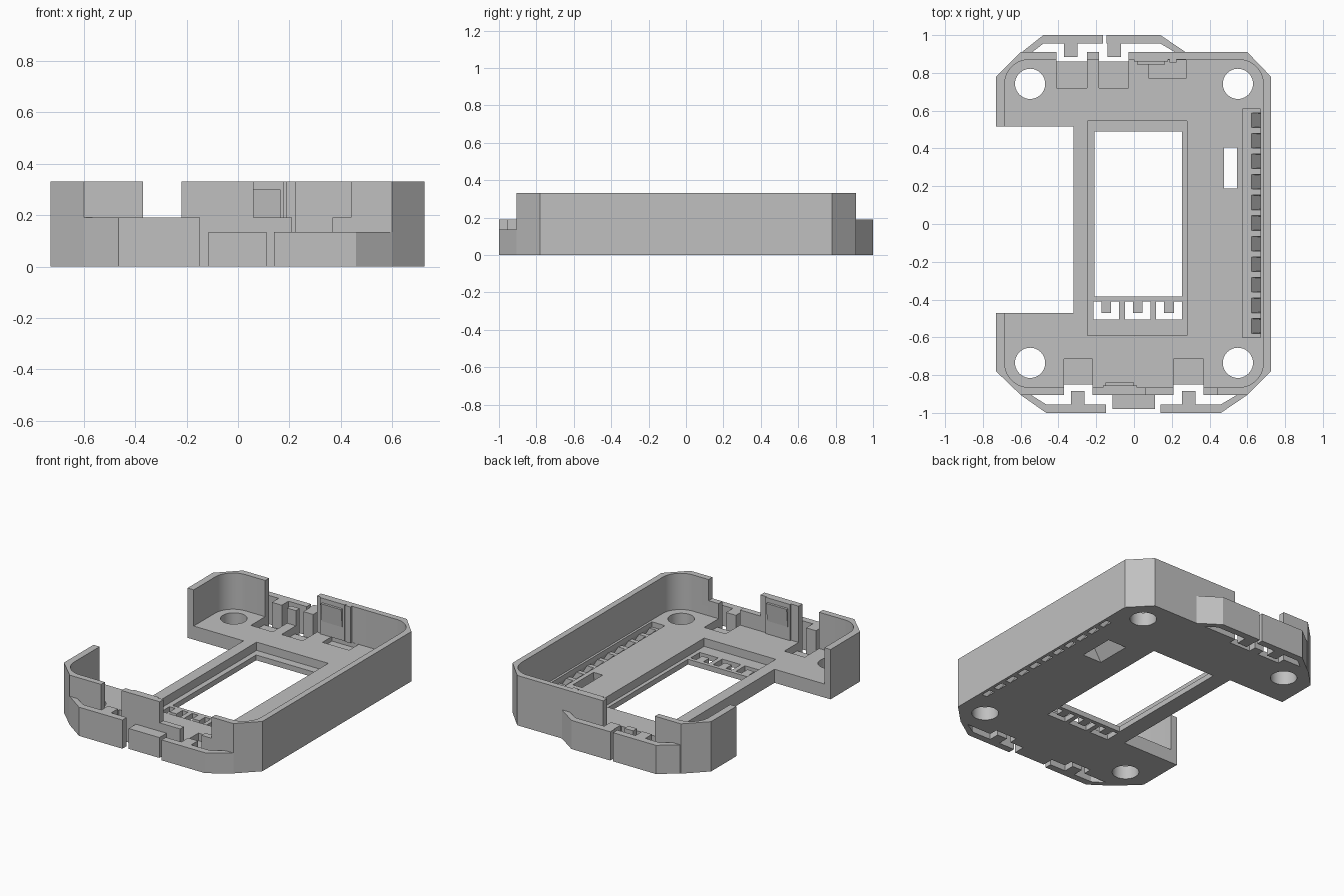
import bpy, bmesh, math

if "Cube" in bpy.data.objects:
    bpy.data.objects.remove(bpy.data.objects["Cube"])

grey = bpy.data.materials.new("plain grey plastic")
grey.use_nodes = True
COLOUR = (0.53, 0.53, 0.53, 1)
grey.diffuse_color = COLOUR
grey.node_tree.nodes["Principled BSDF"].inputs["Base Color"].default_value = COLOUR

H, FLOOR, LOW, SHORT = 0.33, 0.09, 0.19, 0.135


def loft(name, bottom, top, z0, z1):
    """Closed solid between two outlines with equal point counts."""
    bm = bmesh.new()
    lo = [bm.verts.new((x, y, z0)) for x, y in bottom]
    hi = [bm.verts.new((x, y, z1)) for x, y in top]
    bm.faces.new(lo)
    bm.faces.new(hi)
    n = len(lo)
    for i in range(n):
        j = (i + 1) % n
        bm.faces.new((lo[i], lo[j], hi[j], hi[i]))
    bmesh.ops.recalc_face_normals(bm, faces=bm.faces)
    mesh = bpy.data.meshes.new(name)
    bm.to_mesh(mesh)
    bm.free()
    mesh.materials.append(grey)
    obj = bpy.data.objects.new(name, mesh)
    bpy.context.collection.objects.link(obj)
    return obj


def prism(name, points, z0, z1):
    return loft(name, points, points, z0, z1)


def rect(x0, x1, y0, y1):
    return [(x0, y0), (x1, y0), (x1, y1), (x0, y1)]


def box(name, x0, x1, y0, y1, z0, z1):
    return prism(name, rect(x0, x1, y0, y1), z0, z1)


def circle(cx, cy, r, n=40):
    return [(cx + r * math.cos(math.tau * i / n), cy + r * math.sin(math.tau * i / n))
            for i in range(n)]


def rounded(x0, x1, y0, y1, r, n=10):
    pts = []
    corners = [(x1 - r, y1 - r), (x0 + r, y1 - r), (x0 + r, y0 + r), (x1 - r, y0 + r)]
    for q, (cx, cy) in enumerate(corners):
        for i in range(n + 1):
            a = math.pi / 2 * (q + i / n)
            pts.append((cx + r * math.cos(a), cy + r * math.sin(a)))
    return pts


def cut(target, cutter):
    mod = target.modifiers.new("cut", 'BOOLEAN')
    mod.operation, mod.solver, mod.object = 'DIFFERENCE', 'EXACT', cutter
    bpy.context.view_layer.objects.active = target
    bpy.ops.object.modifier_apply(modifier=mod.name)
    bpy.data.objects.remove(cutter)


def cut_box(*dims):
    cut(case, box("cutter", *dims))


# Case: chamfered outline with an open bay on the right side
case = prism("case", [
    (0.6, -0.905), (0.725, -0.78), (0.725, 0.78), (0.6, 0.91), (-0.6, 0.91),
    (-0.73, 0.78), (-0.73, 0.515), (-0.32, 0.515), (-0.32, -0.47),
    (-0.73, -0.47), (-0.73, -0.78), (-0.6, -0.905)], 0, H)
cut(case, prism("cutter", rounded(-0.685, 0.685, -0.865, 0.87, 0.13), FLOOR, 1))

# Lowered stretches of the front and back walls
cut_box(-0.41, -0.03, 0.84, 1, LOW, 1)
cut_box(0.06, 0.44, -1, -0.84, LOW, 1)
cut_box(-0.37, -0.22, -1, -0.84, LOW, 1)

# Screw holes
for x in (-0.55, 0.55):
    for y in (-0.735, 0.742):
        cut(case, prism("cutter", circle(x, y, 0.08), -1, 1))

# Window with a sunken rim
cut_box(-0.245, 0.28, -0.59, 0.545, 0.035, 0.2)
cut_box(-0.21, 0.255, -0.385, 0.49, -1, 1)

# Three U-shaped contact slots below the window
for x in (-0.147, 0.02, 0.185):
    cut(case, prism("cutter", [
        (x - 0.068, -0.505), (x + 0.068, -0.505), (x + 0.068, -0.41), (x + 0.026, -0.41),
        (x + 0.026, -0.47), (x - 0.026, -0.47), (x - 0.026, -0.41), (x - 0.068, -0.41)], -1, 1))

# Vent channel with eleven slanted slots
cut_box(0.575, 0.67, -0.6, 0.61, 0.055, 0.2)
for i in range(11):
    y = -0.54 + i * 0.109
    cut(case, loft("cutter", rect(0.672, 0.708, y - 0.035, y + 0.035),
                   rect(0.61, 0.664, y - 0.04, y + 0.04), -0.002, 0.07))

# Flared side slot
cut(case, loft("cutter", rect(0.41, 0.548, 0.18, 0.415),
               rect(0.485, 0.545, 0.19, 0.405), -0.002, 0.1))

# Button notches through the wall and shallow floor pockets behind them
for x0, x1 in ((-0.41, -0.25), (-0.185, -0.03)):
    cut_box(x0, x1, 0.86, 1, -1, 1)
    cut_box(x0, x1, 0.72, 0.88, 0.04, 0.5)
for x0, x1 in ((-0.37, -0.22), (0.21, 0.367)):
    cut_box(x0, x1, -1, -0.85, -1, 1)
    cut_box(x0, x1, -0.87, -0.715, 0.04, 0.5)
cut_box(0.08, 0.275, 0.77, 0.869, 0.06, 0.2)

# Snap clips inside the tall wall stretches, each with a sloped catch
def clip(name, x0, x1, y, s):
    box(name + "_plate", x0, x1, min(y, y + s * 0.02), max(y, y + s * 0.02), FLOOR, H)
    ya, yb, yc = y + s * 0.005, y - s * 0.006, y - s * 0.016
    loft(name + "_catch", rect(x0 + 0.015, x1 - 0.015, min(ya, yb), max(ya, yb)),
         rect(x0 + 0.015, x1 - 0.015, min(ya, yc), max(ya, yc)), 0.18, 0.3)


clip("back_clip", 0.0, 0.18, 0.86, 1)
clip("front_clip", -0.165, 0.015, -0.855, -1)
box("back_post", 0.187, 0.226, 0.855, 0.88, FLOOR, H)


# Spring buttons: outer pad, slanted arm and inner stem; s is the side (+1 back)
def button(name, pad_x, free_x, root_x, tip_x, stem_x, s, height):
    d = math.copysign(1, tip_x - pad_x)
    prism(name, [(free_x, s * 0.955), (free_x, s), (pad_x, s), (root_x, s * 0.905),
                 (tip_x, s * 0.905), (pad_x + d * 0.0, s * 0.955)], 0, height)
    box(name + "_stem", stem_x - 0.036, stem_x + 0.036,
        min(s * 0.885, s * 0.96), max(s * 0.885, s * 0.96), 0, height)


button("back_right_button", -0.48, -0.165, -0.6, -0.545, -0.335, 1, LOW)
button("back_middle_button", 0.14, -0.145, 0.28, 0.225, -0.105, 1, LOW)
button("front_right_button", -0.465, -0.147, -0.6, -0.545, -0.297, -1, LOW)
button("front_left_button", 0.46, 0.14, 0.6, 0.545, 0.29, -1, SHORT)
box("front_fixed_tab", -0.115, 0.11, -0.98, -0.9, 0, SHORT)

# Smooth the round holes and corners while keeping edges sharp
bpy.ops.object.select_all(action='DESELECT')
case.select_set(True)
bpy.context.view_layer.objects.active = case
bpy.ops.object.shade_smooth_by_angle(angle=math.radians(30))
